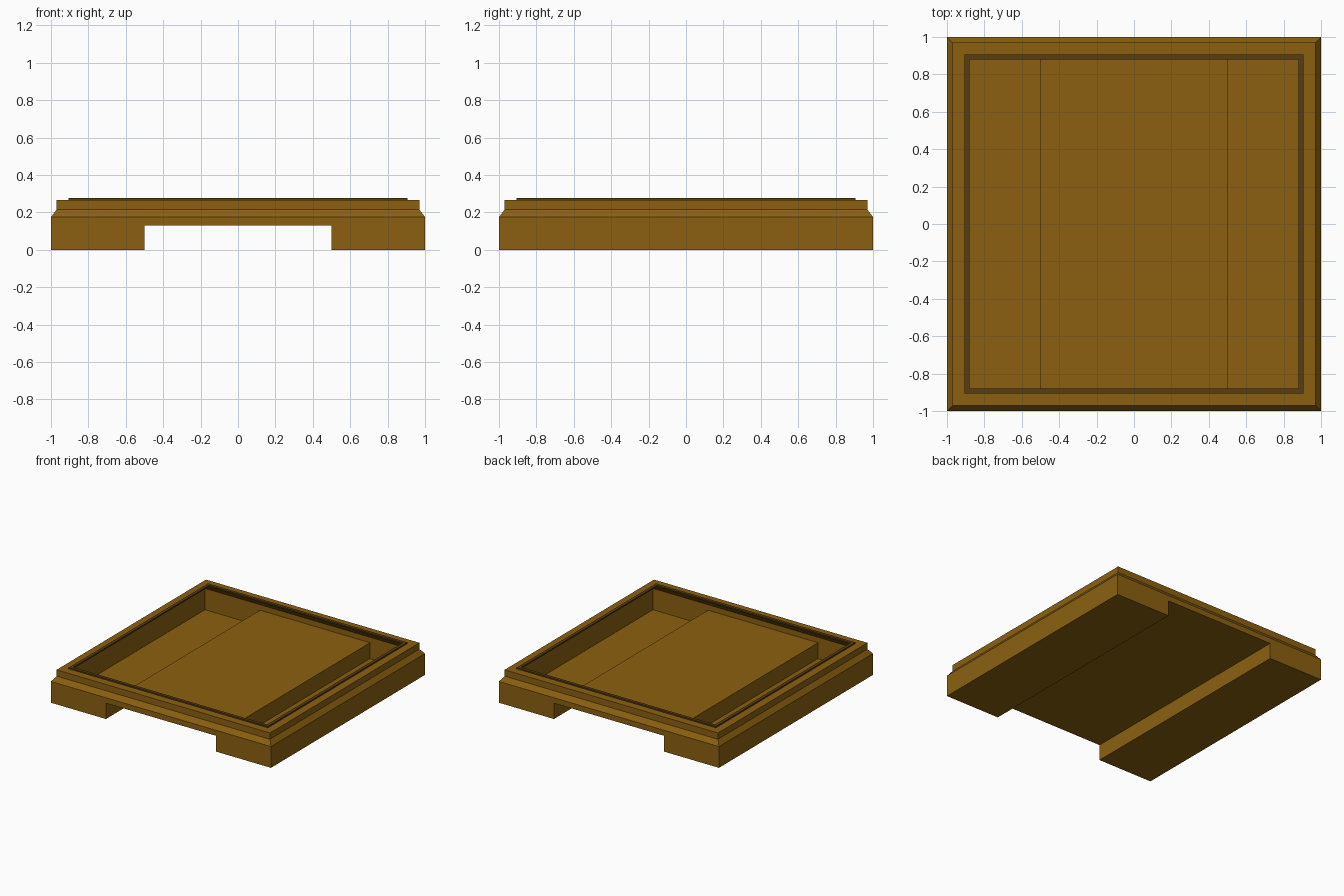
import bpy, bmesh

if "Cube" in bpy.data.objects:
    bpy.data.objects.remove(bpy.data.objects["Cube"])


def material(name, colour):
    mat = bpy.data.materials.new(name)
    mat.diffuse_color = (*colour, 1)
    mat.use_nodes = True
    mat.node_tree.nodes["Principled BSDF"].inputs["Base Color"].default_value = mat.diffuse_color
    return mat


def finish(name, bm, mat):
    bmesh.ops.recalc_face_normals(bm, faces=bm.faces)
    mesh = bpy.data.meshes.new(name)
    bm.to_mesh(mesh)
    bm.free()
    mesh.materials.append(mat)
    obj = bpy.data.objects.new(name, mesh)
    bpy.context.collection.objects.link(obj)
    return obj


def square(bm, r, z):
    return [bm.verts.new((x * r, y * r, z)) for x, y in ((-1, -1), (1, -1), (1, 1), (-1, 1))]


def loft_squares(bm, rings, closed=False):
    """Join concentric square rings given as (half width, height)."""
    loops = [square(bm, r, z) for r, z in rings]
    if closed:
        loops.append(loops[0])
    for a, b in zip(loops, loops[1:]):
        for i in range(4):
            j = (i + 1) % 4
            bm.faces.new((a[i], a[j], b[j], b[i]))


brown = material("brown", (0.26, 0.118, 0.005))
dark_brown = material("dark_brown", (0.095, 0.045, 0.006))

# Thin open shell: channelled base, sides and stepped rim
SHOULDER = 0.175
profile = [(-1, SHOULDER), (-1, 0), (-0.5, 0), (-0.5, 0.13),
           (0.5, 0.13), (0.5, 0), (1, 0), (1, SHOULDER)]
bm = bmesh.new()
front = [bm.verts.new((x, -1, z)) for x, z in profile]
back = [bm.verts.new((x, 1, z)) for x, z in profile]
bm.faces.new(front)
bm.faces.new(back[::-1])
for i in range(len(profile) - 1):
    bm.faces.new((front[i], back[i], back[i + 1], front[i + 1]))
loft_squares(bm, [(1, SHOULDER), (0.97, 0.215), (0.97, 0.267), (0.88, 0.267)])
bmesh.ops.remove_doubles(bm, verts=bm.verts, dist=0.0001)
finish("tray_shell", bm, brown)

# Dark raised strip around the opening
bm = bmesh.new()
loft_squares(bm, [(0.905, 0.267), (0.905, 0.278), (0.88, 0.278), (0.88, 0.267)], closed=True)
finish("rim_seal", bm, dark_brown)
